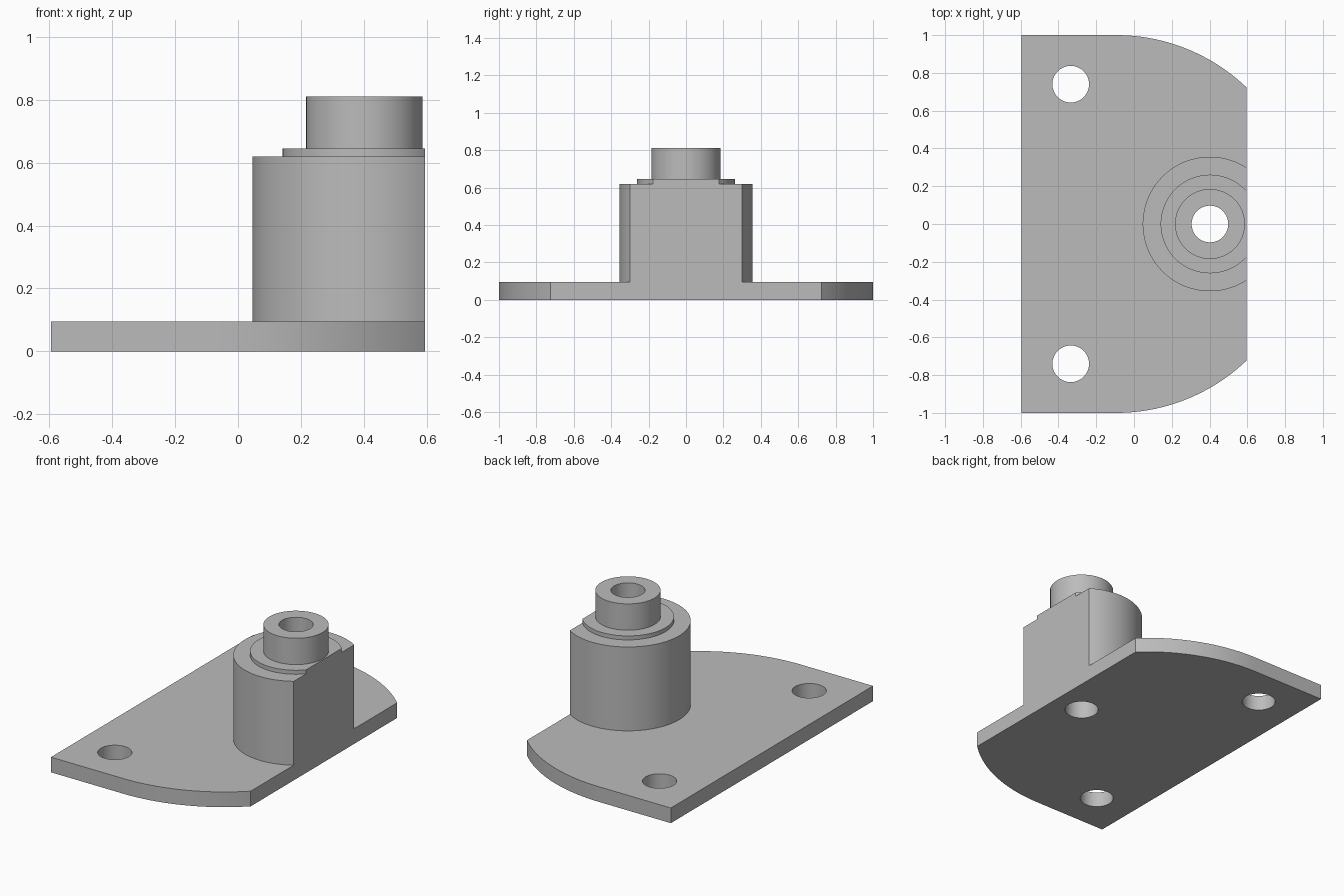
import bpy
import bmesh
from math import sin, cos, acos, pi, radians

if "Cube" in bpy.data.objects:
    bpy.data.objects.remove(bpy.data.objects["Cube"], do_unlink=True)

grey = bpy.data.materials.new("plain grey")
grey.use_nodes = True
colour = (0.5, 0.5, 0.5, 1)
grey.diffuse_color = colour
grey.node_tree.nodes["Principled BSDF"].inputs["Base Color"].default_value = colour

EDGE = 0.595      # flat right side shared by plate and boss
AXIS = 0.402      # x of the boss axis
BORE = 0.097
PLATE_TOP = 0.095


def arc(cx, cy, r, start, end, steps):
    return [(cx + r * cos(start + (end - start) * i / steps),
             cy + r * sin(start + (end - start) * i / steps))
            for i in range(steps + 1)]


def circle(cx, cy, r, steps=64):
    return arc(cx, cy, r, 0, 2 * pi, steps)[:-1]


def clipped_circle(cx, r):
    """Circle cut off by the flat right side."""
    a = acos((EDGE - cx) / r)
    return arc(cx, 0, r, a, 2 * pi - a, 64)


def slab(name, z0, z1, *loops):
    """Extrude an outline, with any hole loops, from z0 to z1."""
    bm = bmesh.new()
    edges = []
    for loop in loops:
        verts = [bm.verts.new((x, y, z0)) for x, y in loop]
        edges += [bm.edges.new((v, verts[i - 1])) for i, v in enumerate(verts)]
    bmesh.ops.triangle_fill(bm, use_beauty=True, edges=edges)
    bottom = bm.faces[:]
    top = bmesh.ops.extrude_face_region(bm, geom=bottom, use_keep_orig=True)
    lifted = [g for g in top["geom"] if isinstance(g, bmesh.types.BMVert)]
    bmesh.ops.translate(bm, verts=lifted, vec=(0, 0, z1 - z0))
    bmesh.ops.recalc_face_normals(bm, faces=bm.faces[:])
    mesh = bpy.data.meshes.new(name)
    bm.to_mesh(mesh)
    bm.free()
    mesh.materials.append(grey)
    obj = bpy.data.objects.new(name, mesh)
    bpy.context.collection.objects.link(obj)
    bpy.ops.object.select_all(action="DESELECT")
    obj.select_set(True)
    bpy.context.view_layer.objects.active = obj
    bpy.ops.object.shade_smooth_by_angle(angle=radians(30))
    return obj


# Base plate: square left corners, arcs running to the flat right side
plate_cx = -0.095
a = acos(EDGE - plate_cx)
outline = ([(-EDGE, -1)] + arc(plate_cx, 0, 1, -pi / 2, -a, 24)
           + arc(plate_cx, 0, 1, a, pi / 2, 24) + [(-EDGE, 1)])
bore = circle(AXIS, 0, BORE)
slab("base_plate", 0, PLATE_TOP, outline, bore,
     *[circle(-0.335, side * 0.74, BORE) for side in (-1, 1)])

# Stepped boss with a through bore
slab("boss", PLATE_TOP, 0.62, clipped_circle(AXIS, 0.356), bore)
slab("collar", 0.62, 0.645, clipped_circle(AXIS, 0.261), bore)
slab("spigot", 0.645, 0.81, circle(AXIS, 0, 0.185), bore)
